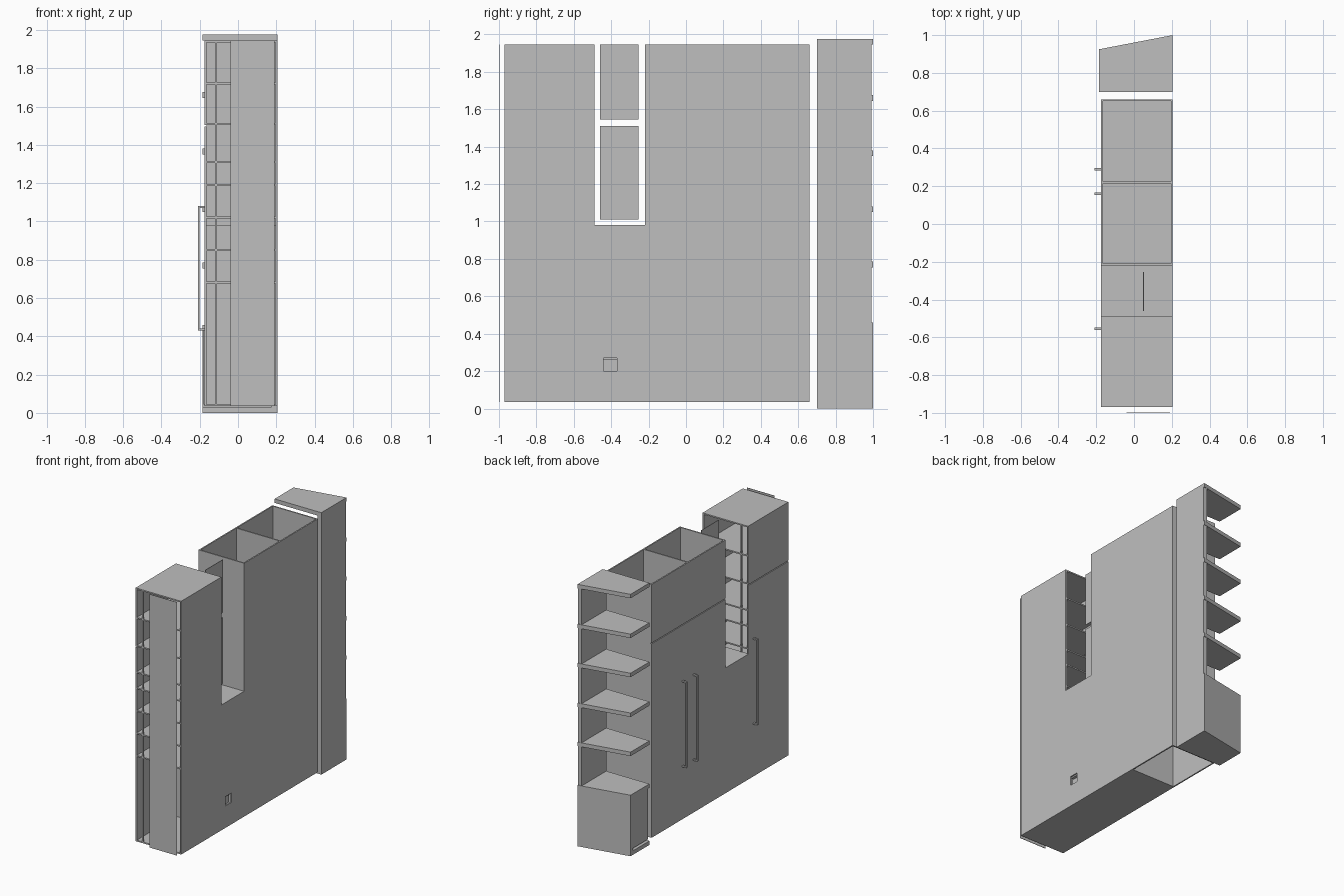
import bpy, bmesh

if "Cube" in bpy.data.objects:
    bpy.data.objects.remove(bpy.data.objects["Cube"])

grey = bpy.data.materials.new("light_grey")
grey.diffuse_color = (0.52, 0.52, 0.52, 1)
grey.use_nodes = True
grey.node_tree.nodes["Principled BSDF"].inputs["Base Color"].default_value = grey.diffuse_color


def prism(name, outline, z0, z1):
    """Extrude an xy outline (counter-clockwise) from z0 to z1."""
    bm = bmesh.new()
    base = bm.faces.new([bm.verts.new((x, y, z0)) for x, y in outline])
    top = bmesh.ops.extrude_face_region(bm, geom=[base])["geom"]
    bmesh.ops.translate(bm, vec=(0, 0, z1 - z0),
                        verts=[g for g in top if isinstance(g, bmesh.types.BMVert)])
    bmesh.ops.recalc_face_normals(bm, faces=bm.faces)
    mesh = bpy.data.meshes.new(name)
    bm.to_mesh(mesh)
    bm.free()
    mesh.materials.append(grey)
    ob = bpy.data.objects.new(name, mesh)
    bpy.context.collection.objects.link(ob)
    return ob


def box(name, x0, x1, y0, y1, z0, z1):
    return prism(name, [(x0, y0), (x1, y0), (x1, y1), (x0, y1)], z0, z1)


FRONT, DOOR, BACK = -0.175, -0.165, 0.205   # doors face -x
BOT, TOP, SPLIT, NICHE = 0.035, 1.945, 1.50, 0.98
T = 0.01

# Back panels of the three bays
box("tower_back", BACK - T, BACK, -0.97, -0.49, BOT, TOP)
box("wardrobe_back", BACK - T, BACK, -0.22, 0.66, BOT, TOP)

# Back of the low cabinet, framed around a small socket recess
for i, (y0, y1, z0, z1) in enumerate([(-0.49, -0.44, BOT, NICHE), (-0.37, -0.22, BOT, NICHE),
                                      (-0.44, -0.37, BOT, 0.20), (-0.44, -0.37, 0.27, NICHE)]):
    box(f"low_back_{i}", BACK - T, BACK, y0, y1, z0, z1)
box("socket_recess", BACK - 0.04, BACK - 0.03, -0.45, -0.36, 0.19, 0.28)
box("socket_lip", BACK - 0.03, BACK - T, -0.44, -0.37, 0.26, 0.27)

# Doors, upper and lower leaves
for name, y0, y1 in [("tower", -0.97, -0.49), ("wardrobe_a", -0.22, 0.22),
                     ("wardrobe_b", 0.22, 0.66)]:
    box(name + "_lower_door", FRONT, DOOR, y0, y1, BOT, SPLIT - 0.003)
    box(name + "_upper_door", FRONT, DOOR, y0, y1, SPLIT + 0.003, TOP)
box("low_cabinet_door", FRONT, DOOR, -0.49, -0.22, BOT, NICHE)

# Bar handles with two brackets each
for i, y in enumerate([-0.555, 0.16, 0.29]):
    box(f"handle_bar_{i}", -0.21, -0.20, y - 0.007, y + 0.007, 0.43, 1.08)
    for j, z in enumerate([0.43, 1.07]):
        box(f"handle_bracket_{i}_{j}", -0.20, FRONT, y - 0.007, y + 0.007, z, z + T)

# Tower: open sided shelving with slim posts
for i, z in enumerate([0.68, 0.85, 1.02, 1.19, 1.31, 1.51, 1.72]):
    box(f"tower_shelf_{i}", DOOR, BACK - T, -0.97, -0.49, z - 0.005, z + 0.005)
box("tower_top", FRONT, BACK, -0.97, -0.49, TOP - T, TOP)
box("tower_bottom", FRONT, BACK, -0.97, -0.49, BOT, BOT + T)
box("tower_inner_wall", DOOR, BACK - T, -0.50, -0.49, BOT, NICHE)
for i, y in enumerate([-0.97, -0.50]):
    box(f"tower_post_{i}", -0.12, -0.11, y, y + T, BOT, TOP)
box("tower_side_panel", -0.04, 0.19, -1.0, -0.997, BOT, TOP)

# Low cabinet and the niche above it
box("low_cabinet_top", FRONT, BACK, -0.49, -0.22, NICHE - T, NICHE)
box("low_cabinet_bottom", FRONT, BACK, -0.49, -0.22, BOT, BOT + T)
box("niche_panel_lower", 0.048, 0.052, -0.46, -0.255, 1.01, 1.51)
box("niche_panel_upper", 0.048, 0.052, -0.46, -0.255, 1.545, TOP)

# Wardrobe: open topped, two compartments
for name, y in [("side_a", -0.22), ("divider", 0.215), ("side_b", 0.65)]:
    box("wardrobe_" + name, DOOR, BACK - T, y, y + T, BOT, TOP)
box("wardrobe_shelf", DOOR, BACK - T, -0.21, 0.65, SPLIT - T, SPLIT)
box("wardrobe_bottom", FRONT, BACK, -0.22, 0.22, BOT, BOT + T)
box("wardrobe_low_shelf", DOOR, BACK - T, 0.225, 0.65, 0.44, 0.45)

# End unit: angled shelves on a back panel over a small cupboard
outline = [(-0.185, 0.70), (BACK, 0.70), (BACK, 1.0), (-0.185, 0.925)]
for i, z in enumerate([0.0, 0.43, 0.755, 1.05, 1.35, 1.645, 1.945]):
    prism(f"end_shelf_{i}", outline, z, z + 0.03)
box("end_back", BACK - 0.03, BACK, 0.70, 0.993, 0.0, 1.975)
prism("end_cupboard_side", [(-0.185, 0.895), (BACK, 0.97), (BACK, 1.0), (-0.185, 0.925)],
      0.0, 0.45)
box("end_cupboard_door", -0.18, -0.165, 0.71, 0.895, 0.045, 0.43)
